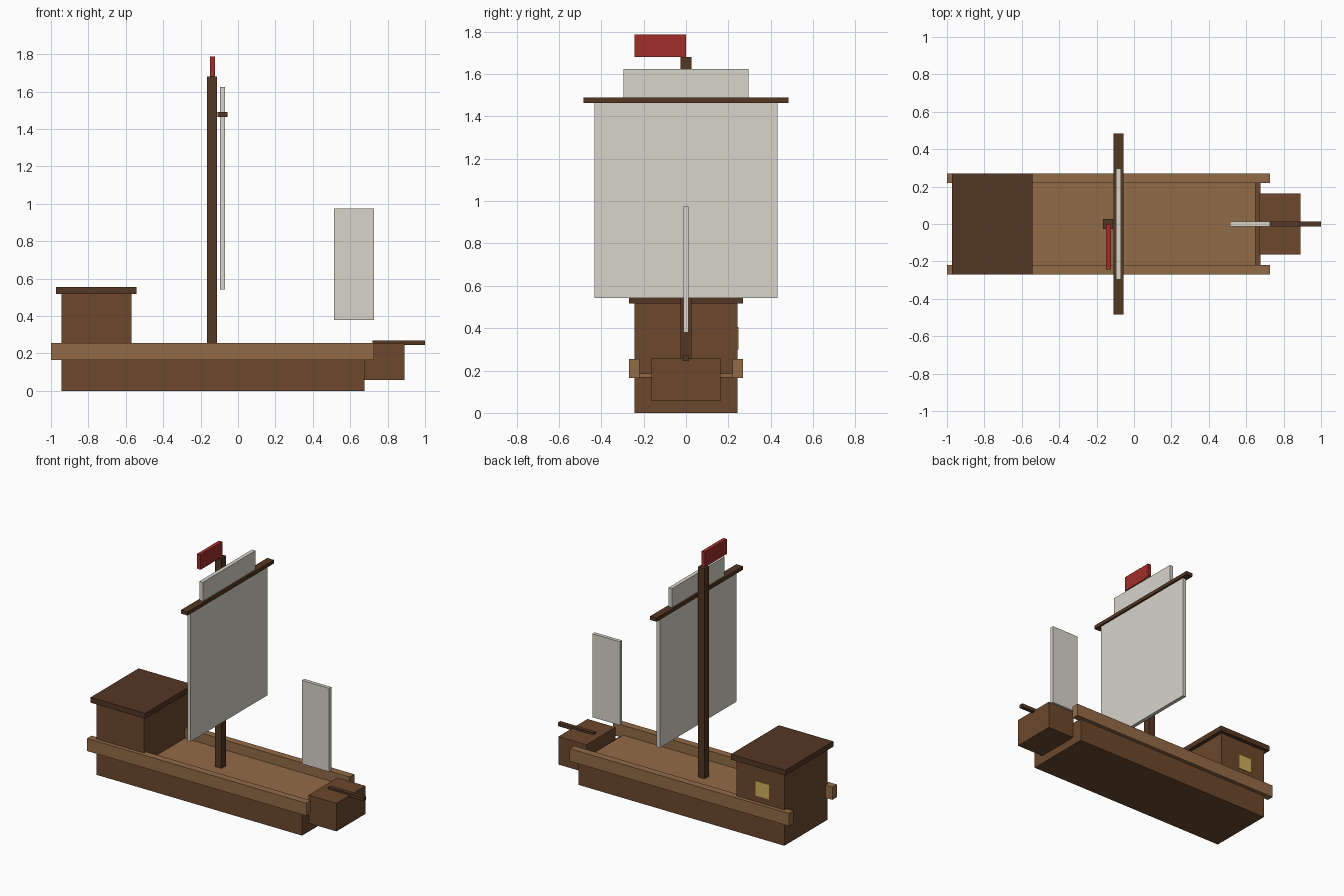
import bpy

if "Cube" in bpy.data.objects:
    bpy.data.objects.remove(bpy.data.objects["Cube"])


def material(name, rgb):
    m = bpy.data.materials.new(name)
    m.diffuse_color = (*rgb, 1)
    m.use_nodes = True
    m.node_tree.nodes["Principled BSDF"].inputs["Base Color"].default_value = m.diffuse_color
    return m


HULL = material("hull_wood", (0.15, 0.064, 0.026))
PLANK = material("plank_wood", (0.29, 0.147, 0.063))
DARK = material("dark_wood", (0.09, 0.038, 0.017))
CLOTH = material("sail_cloth", (0.68, 0.66, 0.59))
RED = material("flag_red", (0.36, 0.026, 0.022))
GLASS = material("window_yellow", (0.62, 0.44, 0.11))


def box(name, x, y, z, mat):
    """Box from (min, max) ranges on each axis."""
    bpy.ops.mesh.primitive_cube_add(size=1, location=[sum(r) / 2 for r in (x, y, z)])
    ob = bpy.context.object
    ob.name = name
    ob.scale = [r[1] - r[0] for r in (x, y, z)]
    bpy.ops.object.transform_apply(location=False, rotation=False, scale=True)
    ob.data.materials.append(mat)
    return ob


def centred(name, x, half_y, z, mat):
    return box(name, x, (-half_y, half_y), z, mat)


# Hull, deck and bow
centred("hull", (-0.945, 0.675), 0.243, (0, 0.17), HULL)
centred("deck", (-0.92, 0.65), 0.222, (0.16, 0.185), PLANK)
centred("bow", (0.67, 0.89), 0.163, (0.057, 0.257), HULL)
centred("bowsprit", (0.72, 1.0), 0.014, (0.245, 0.27), DARK)

# Side rails
for side, y in (("front", (-0.27, -0.219)), ("back", (0.219, 0.27))):
    box(side + "_rail", (-1.0, 0.727), y, (0.165, 0.255), PLANK)

# Stern cabin, with a window on the back side only
centred("cabin", (-0.945, -0.57), 0.243, (0.165, 0.517), HULL)
centred("cabin_roof", (-0.972, -0.543), 0.27, (0.517, 0.555), DARK)
box("cabin_window", (-0.826, -0.721), (0.235, 0.248), (0.3, 0.405), GLASS)

# Mast, yard, sails and flag
centred("mast", (-0.165, -0.111), 0.026, (0.175, 1.68), DARK)
centred("yard", (-0.109, -0.057), 0.485, (1.464, 1.49), DARK)
centred("main_sail", (-0.097, -0.07), 0.432, (0.543, 1.47), CLOTH)
centred("top_sail", (-0.097, -0.07), 0.296, (1.485, 1.625), CLOTH)
centred("jib_sail", (0.512, 0.727), 0.0125, (0.38, 0.975), CLOTH)
box("flag", (-0.151, -0.124), (-0.243, 0.0), (1.68, 1.787), RED)
